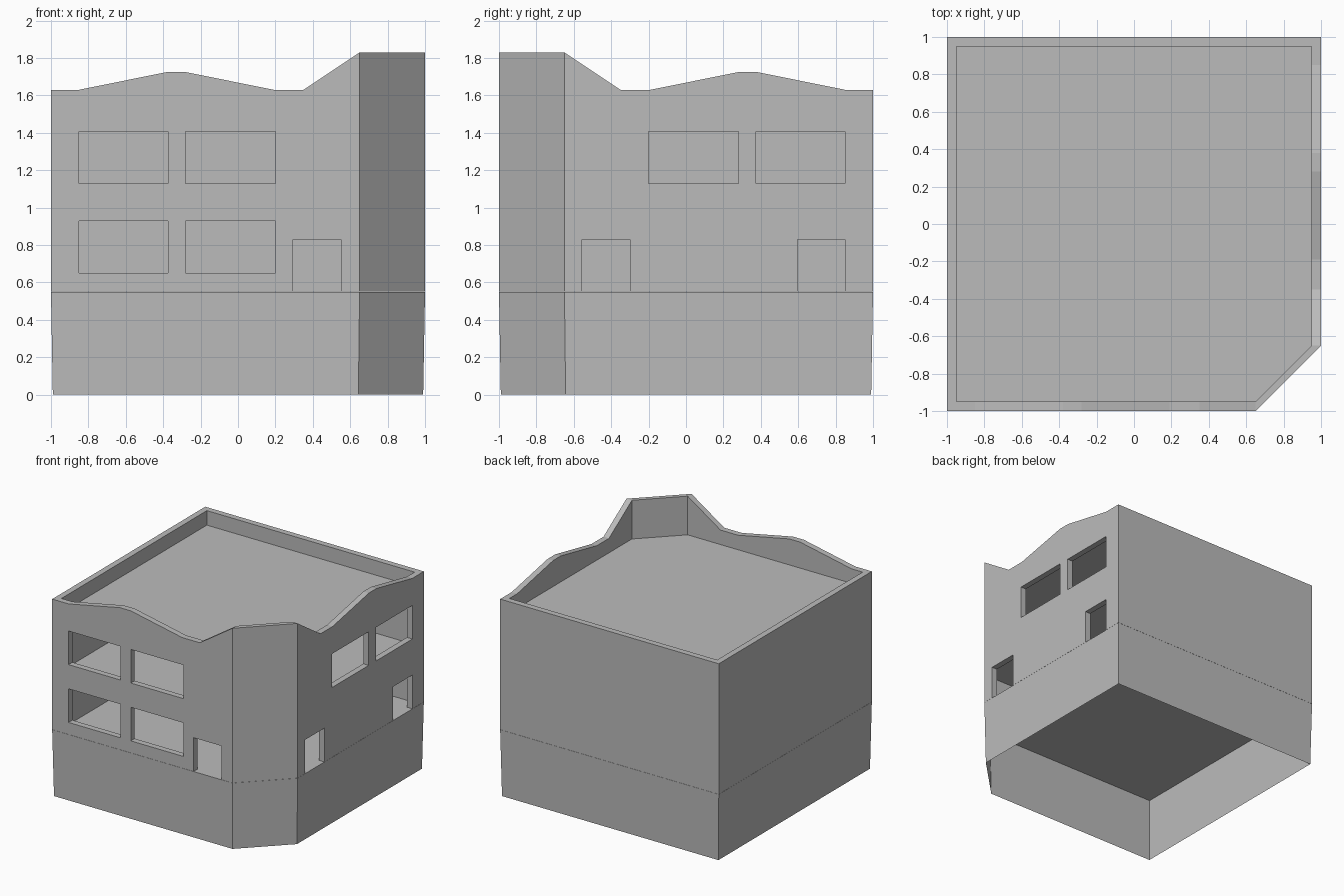
import bpy, bmesh

if "Cube" in bpy.data.objects:
    bpy.data.objects.remove(bpy.data.objects["Cube"])

FLOOR, UPPER, ROOF = 0.55, 1.03, 1.51
IN, LOW, MID, HIGH = 0.95, 1.63, 1.725, 1.83

plaster = bpy.data.materials.new("grey plaster")
plaster.diffuse_color = (0.5, 0.5, 0.5, 1)
plaster.use_nodes = True
plaster.node_tree.nodes["Principled BSDF"].inputs["Base Color"].default_value = plaster.diffuse_color


def finish(name, bm):
    bmesh.ops.recalc_face_normals(bm, faces=bm.faces)
    me = bpy.data.meshes.new(name)
    bm.to_mesh(me)
    bm.free()
    me.materials.append(plaster)
    ob = bpy.data.objects.new(name, me)
    bpy.context.collection.objects.link(ob)
    return ob


# Parapet profile along the front; the right side mirrors it about the cut corner
profile = [(-0.85, LOW), (-0.38, MID), (-0.28, MID), (0.19, LOW), (0.35, LOW), (0.65, HIGH)]
front = [((x, -1), (x, -IN), z) for x, z in profile]
right = [((1, -x), (IN, -x), z) for x, z in reversed(profile)]
ring = ([((-1, -1), (-IN, -IN), LOW)] + front + right
        + [((1, 1), (IN, IN), LOW), ((-1, 1), (-IN, IN), LOW)])

# Thick outer walls as one closed ring
bm = bmesh.new()
cols = []
for o, i, z in ring:
    cols.append([bm.verts.new((*o, FLOOR + 0.001)), bm.verts.new((*o, z)),
                 bm.verts.new((*i, z)), bm.verts.new((*i, FLOOR + 0.001))])
for k, a in enumerate(cols):
    b = cols[(k + 1) % len(cols)]
    for j in range(4):
        n = (j + 1) % 4
        bm.faces.new((a[j], b[j], b[n], a[n]))
bmesh.ops.dissolve_limit(bm, angle_limit=0.001, verts=bm.verts, edges=bm.edges)
walls = finish("walls", bm)

# Window openings: start, end, bottom, top
wide = [(-0.85, -0.375), (-0.28, 0.2)]
front_windows = [(a, b, z, z + 0.278) for a, b in wide for z in (0.65, 1.128)]
front_windows.append((0.295, 0.55, FLOOR - 0.05, 0.83))
right_windows = [(-b, -a, 1.128, 1.406) for a, b in wide]
right_windows += [(a, a + 0.255, FLOOR - 0.05, 0.83) for a in (-0.555, 0.595)]


def add_box(bm, lo, hi):
    verts = bmesh.ops.create_cube(bm, size=1)["verts"]
    for v in verts:
        v.co = [(l + h) / 2 + c * (h - l) for l, h, c in zip(lo, hi, v.co)]


bm = bmesh.new()
for a, b, z0, z1 in front_windows:
    add_box(bm, (a, -1.05, z0), (b, -0.92, z1))
for a, b, z0, z1 in right_windows:
    add_box(bm, (0.92, a, z0), (1.05, b, z1))
cutter = finish("window_cutter", bm)
mod = walls.modifiers.new("windows", 'BOOLEAN')
mod.operation, mod.solver, mod.object = 'DIFFERENCE', 'EXACT', cutter
bpy.context.view_layer.objects.active = walls
bpy.ops.object.modifier_apply(modifier=mod.name)
bpy.data.objects.remove(cutter)


def outline(r):
    return [(-r, -r), (0.65, -r), (r, -0.65), (r, r), (-r, r)]


# Floors and flat roof
for name, r, z in (("ground_floor", 1, FLOOR), ("upper_floor", IN, UPPER), ("roof", IN, ROOF)):
    bm = bmesh.new()
    face = bm.faces.new([bm.verts.new((x, y, z)) for x, y in outline(r)])
    finish(name, bm)

# Open, slightly tapered base skirt
bm = bmesh.new()
top = [bm.verts.new((x, y, FLOOR)) for x, y in outline(1)]
low = [bm.verts.new((x * 0.99, y * 0.99, 0)) for x, y in outline(1)]
for k in range(5):
    n = (k + 1) % 5
    bm.faces.new((low[k], low[n], top[n], top[k]))
finish("base_skirt", bm)

# Flat sheets face up or outward
for name in ("ground_floor", "upper_floor", "roof"):
    me = bpy.data.objects[name].data
    if me.polygons[0].normal.z < 0:
        me.flip_normals()
me = bpy.data.objects["base_skirt"].data
if me.polygons[0].normal.y > 0:
    me.flip_normals()
